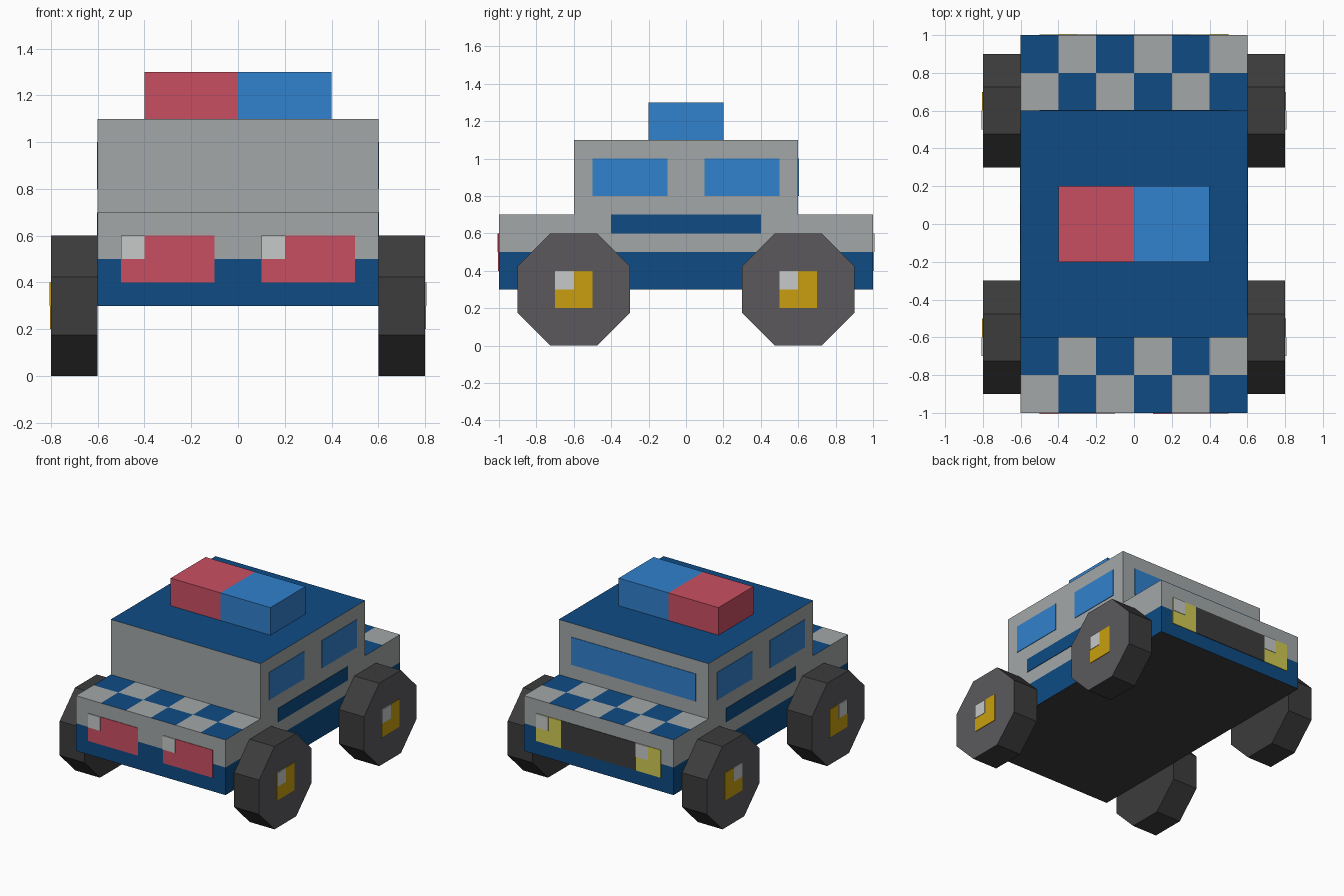
import bpy, bmesh, math
from mathutils import Matrix, Vector

if "Cube" in bpy.data.objects:
    bpy.data.objects.remove(bpy.data.objects["Cube"])


def material(name, rgb):
    m = bpy.data.materials.new(name)
    lin = [(c / 255 / 12.92 if c <= 10 else ((c / 255 + 0.055) / 1.055) ** 2.4) for c in rgb]
    m.diffuse_color = (*lin, 1)
    m.use_nodes = True
    m.node_tree.nodes["Principled BSDF"].inputs["Base Color"].default_value = m.diffuse_color
    return m


NAVY = material("navy blue", (14, 75, 131))
SILVER = material("silver grey", (163, 167, 167))
RED = material("light red", (201, 79, 98))
SKY = material("glass blue", (49, 129, 205))
WHITE = material("highlight white", (199, 201, 201))
GOLD = material("hub gold", (201, 159, 15))
YELLOW = material("headlight yellow", (208, 202, 84))
WHEEL = material("wheel grey", (91, 89, 92))
BLACK = material("tyre black", (60, 60, 60))


def finish(name, bm, mats, rule=lambda f: 0):
    """Turn a bmesh into an object, colouring each face by a rule."""
    bmesh.ops.recalc_face_normals(bm, faces=bm.faces[:])
    bm.normal_update()
    for f in bm.faces:
        f.material_index = rule(f)
    me = bpy.data.meshes.new(name)
    bm.to_mesh(me)
    bm.free()
    for m in mats:
        me.materials.append(m)
    ob = bpy.data.objects.new(name, me)
    bpy.context.collection.objects.link(ob)
    return ob


def box_bm(lo, hi):
    lo, hi = Vector(lo), Vector(hi)
    bm = bmesh.new()
    mat = Matrix.Translation((lo + hi) / 2) @ Matrix.Diagonal((*(hi - lo), 1))
    bmesh.ops.create_cube(bm, size=1, matrix=mat)
    return bm


def cut(bm, co, no, faces=None):
    """Cut the given faces (or all) along a plane."""
    faces = faces or bm.faces[:]
    geom = set(faces) | {e for f in faces for e in f.edges} | {v for f in faces for v in f.verts}
    bmesh.ops.bisect_plane(bm, geom=list(geom), plane_co=co, plane_no=no, dist=1e-5)


def plate(name, axis, surface, side, across, heights, mat, thick=0.004):
    """Thin painted plate on a wall facing x (axis 0) or y (axis 1)."""
    lo, hi = [0, 0, heights[0]], [0, 0, heights[1]]
    lo[axis], hi[axis] = sorted((surface, surface + side * thick))
    lo[1 - axis], hi[1 - axis] = across
    finish(name, box_bm(lo, hi), [mat])


# Body: stepped side profile extruded across the width
bm = bmesh.new()
half = [(1, 0.3), (1, 0.7), (0.6, 0.7), (0.6, 1.1)]
profile = half + [(-y, z) for y, z in reversed(half)]
face = bm.faces.new([bm.verts.new((-0.6, y, z)) for y, z in profile])
ext = bmesh.ops.extrude_face_region(bm, geom=[face], use_keep_orig=True)
bmesh.ops.translate(bm, vec=(1.2, 0, 0),
                    verts=[g for g in ext["geom"] if isinstance(g, bmesh.types.BMVert)])
bmesh.ops.recalc_face_normals(bm, faces=bm.faces[:])
cut(bm, (0, 0, 0.5), (0, 0, 1))


def deck_faces():
    return [f for f in bm.faces if abs(f.normal.z) > 0.9
            and abs(f.calc_center_median().z - 0.7) < 0.01]


# Checkerboard cuts on the two low decks
bm.normal_update()
for i in range(1, 6):
    cut(bm, (-0.6 + 0.2 * i, 0, 0), (1, 0, 0), deck_faces())
    bm.normal_update()
for s in (-1, 1):
    cut(bm, (0, 0.8 * s, 0), (0, 1, 0), deck_faces())
    bm.normal_update()


def body_colour(f):
    c = f.calc_center_bounds()
    if f.normal.z < -0.9:
        return 2
    if f.normal.z > 0.9:
        if c.z > 1:
            return 0
        i, j = math.floor((c.x + 0.6) / 0.2), math.floor((c.y + 1) / 0.2)
        return 1 if (i + j) % 2 == 0 else 0
    return 0 if c.z < 0.5 else 1


finish("body", bm, [NAVY, SILVER, BLACK], body_colour)

# Roof light bar, half red and half blue
bm = box_bm((-0.4, -0.2, 1.1), (0.4, 0.2, 1.3))
cut(bm, (0, 0, 0), (1, 0, 0))
finish("light_bar", bm, [RED, SKY], lambda f: int(f.calc_center_median().x > 0
                                                  if abs(f.normal.x) < 0.9 else f.normal.x > 0))

# Wheels with hubs, side windows and stripes, mirrored left and right
for side, label in ((1, "right"), (-1, "left")):
    for y, end in ((-0.6, "front"), (0.6, "back")):
        bm = bmesh.new()
        r = 0.3 / math.cos(math.pi / 8)
        turn = (Matrix.Translation((0.7 * side, y, 0.3)) @ Matrix.Rotation(math.pi / 2, 4, 'Y')
                @ Matrix.Rotation(math.pi / 8, 4, 'Z'))
        bmesh.ops.create_cone(bm, cap_ends=True, segments=8, radius1=r, radius2=r,
                              depth=0.2, matrix=turn)
        finish(f"{end}_{label}_wheel", bm, [BLACK, WHEEL],
               lambda f: int(f.normal.x * side > 0.9))
        plate(f"{end}_{label}_hub", 0, 0.8 * side, side, (y - 0.1, y + 0.1), (0.2, 0.4), GOLD)
        plate(f"{end}_{label}_hub_shine", 0, 0.8 * side, side, (y - 0.1, y), (0.3, 0.4),
              WHITE, 0.007)
        w = math.copysign(0.3, y)
        plate(f"{end}_{label}_window", 0, 0.6 * side, side, (w - 0.2, w + 0.2), (0.8, 1.0), SKY)
    plate(f"{label}_stripe", 0, 0.6 * side, side, (-0.4, 0.4), (0.6, 0.7), NAVY)

# Red lamps on the front wall
for x, label in ((-0.5, "left"), (0.1, "right")):
    plate(f"{label}_red_lamp", 1, -1, -1, (x, x + 0.4), (0.4, 0.6), RED)
    plate(f"{label}_red_lamp_shine", 1, -1, -1, (x, x + 0.1), (0.5, 0.6), WHITE, 0.007)

# Yellow lamps, grille and windscreen on the back wall
for x, label in ((-0.5, "left"), (0.3, "right")):
    plate(f"{label}_yellow_lamp", 1, 1, 1, (x, x + 0.2), (0.4, 0.6), YELLOW)
    plate(f"{label}_yellow_lamp_shine", 1, 1, 1, (x + 0.1, x + 0.2), (0.5, 0.6), WHITE, 0.007)
plate("grille", 1, 1, 1, (-0.3, 0.3), (0.4, 0.6), BLACK)
plate("windscreen", 1, 0.6, 1, (-0.5, 0.5), (0.8, 1.0), SKY)
